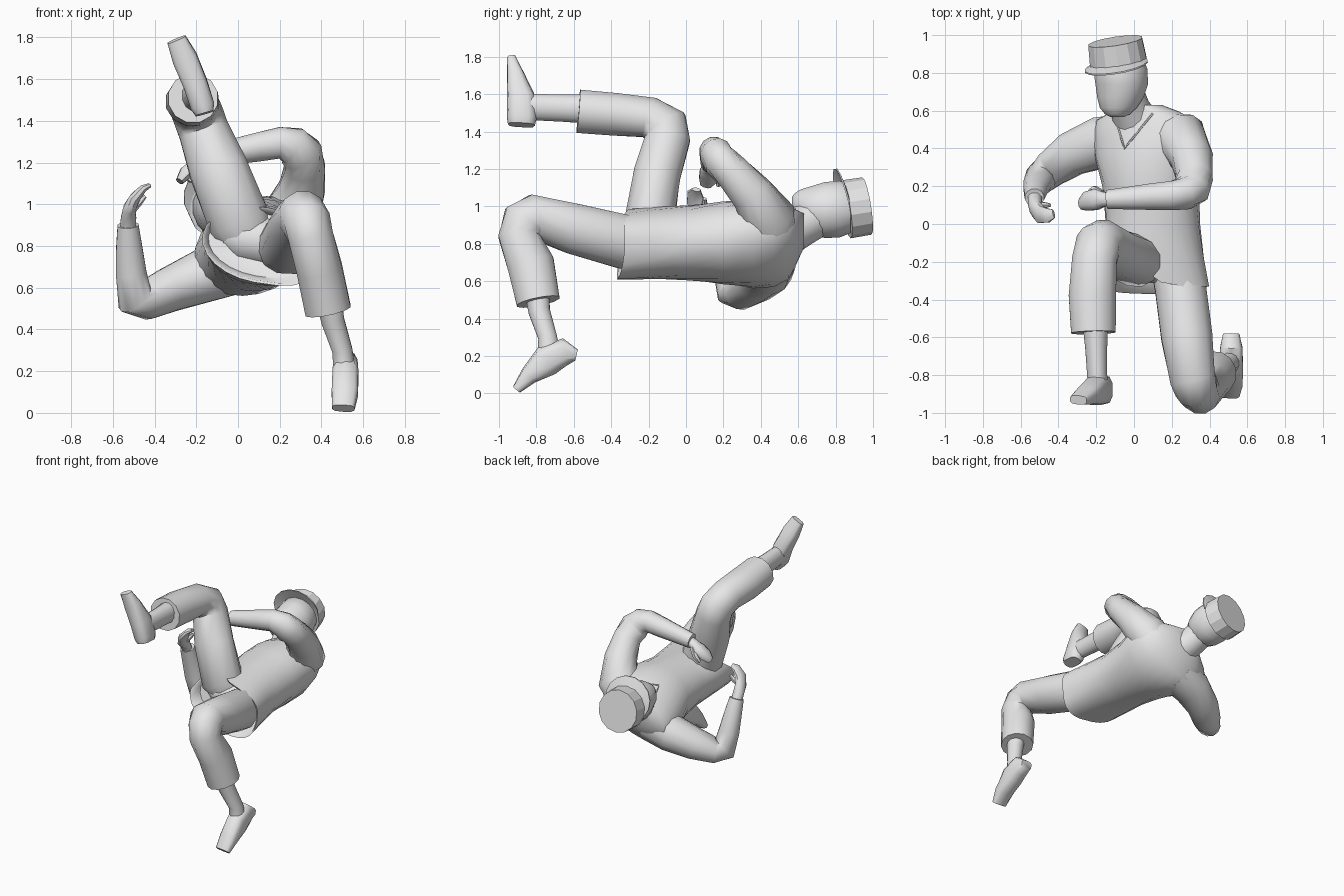
import bpy, bmesh, math
from mathutils import Vector
from mathutils.bvhtree import BVHTree

grey = bpy.data.materials.new("plain_grey")
grey.diffuse_color = (0.8, 0.8, 0.8, 1)


def finish(name, bm, angle=55):
    bmesh.ops.recalc_face_normals(bm, faces=bm.faces)
    me = bpy.data.meshes.new(name)
    bm.to_mesh(me)
    bm.free()
    me.materials.append(grey)
    me.shade_smooth()
    me.set_sharp_from_angle(angle=math.radians(angle))
    ob = bpy.data.objects.new(name, me)
    bpy.context.collection.objects.link(ob)
    return ob


def skin(bm, rings):
    """Bridge equal rings of points and cap both ends."""
    vs = [[bm.verts.new(p) for p in r] for r in rings]
    n = len(vs[0])
    for a, b in zip(vs, vs[1:]):
        for i in range(n):
            bm.faces.new((a[i], a[(i + 1) % n], b[(i + 1) % n], b[i]))
    bm.faces.new(vs[0][::-1])
    bm.faces.new(vs[-1])


def tube(name, path, hint=(1, 0, 0), n=12, power=1.0, angle=55, straight=None):
    """Limb along a path of (x, y, z, radius along hint, other radius)."""
    pts = [Vector(p[:3]) for p in path]
    rings = []
    for i, p in enumerate(path):
        t = Vector()
        if i > 0:
            t += (pts[i] - pts[i - 1]).normalized()
        if i < len(pts) - 1:
            t += (pts[i + 1] - pts[i]).normalized()
        if straight:
            t = Vector(straight)
        t.normalize()
        u = Vector(hint)
        u = (u - t * u.dot(t)).normalized()
        v = t.cross(u)
        ring = []
        for k in range(n):
            a = 2 * math.pi * (k + 0.5) / n
            c, s = math.cos(a), math.sin(a)
            c = math.copysign(abs(c) ** power, c)
            s = math.copysign(abs(s) ** power, s)
            ring.append(pts[i] + u * c * p[3] + v * s * p[4])
        rings.append(ring)
    bm = bmesh.new()
    skin(bm, rings)
    return finish(name, bm, angle)


# Jacket body: twisted ellipses (y, centre x, centre z, half width, depth,
# tilt, how far the hem rides up over the raised thigh)
sections = [(-.25, .11, .805, .255, .15, -10, .8), (-.325, .11, .805, .275, .17, -10, 1),
            (-.33, .11, .805, .285, .182, -10, 1), (-.17, .105, .805, .265, .192, -6, .5),
            (0, .10, .805, .25, .20, 0, 0), (.2, .09, .805, .26, .22, 12, 0),
            (.36, .08, .80, .30, .225, 24, 0), (.47, .07, .795, .31, .20, 28, 0),
            (.55, .06, .805, .28, .165, 28, 0), (.595, .06, .84, .19, .125, 26, 0),
            (.63, .04, .87, .11, .09, 20, 0)]
rings = []
for y, cx, cz, w, d, tilt, ride in sections:
    t = math.radians(tilt)
    ring = []
    for k in range(24):
        a = 2 * math.pi * k / 24
        c, s = math.cos(a), math.sin(a)
        dy = .22 * max(0, s) * max(0, .1 - c) - .04 * max(0, -s)
        if c > 0:  # fuller on the side of the lowered leg
            p = 1 - .35 * ride
            c, s = c ** p, math.copysign(abs(s) ** p, s)
        c, s = c * w, s * d
        ring.append((cx + c * math.cos(t) - s * math.sin(t), y + dy * ride,
                     cz + c * math.sin(t) + s * math.cos(t)))
    rings.append(ring)
bm = bmesh.new()
skin(bm, rings)
tree = BVHTree.FromBMesh(bm)
finish("jacket_body", bm, 60)

# V-shaped collar edge laid on the chest
corners = [Vector((-.10, .56, 3)), Vector((-.05, .40, 3)), Vector((.10, .585, 3))]
collar = []
for a, b in zip(corners, corners[1:]):
    for i in range(6):
        hit = tree.ray_cast(a.lerp(b, i / 5), Vector((0, 0, -1)))[0]
        if hit and not (collar and i == 0):
            collar.append((*hit, .006, .006))
tube("collar", collar, hint=(0, 0, 1), n=6)

# Head and neck
tube("neck", [(.02, .52, .84, .13, .12), (-.02, .61, .89, .105, .11),
              (-.05, .70, .94, .10, .105)], n=14)
tube("head", [(-.09, .566, 1.02, .035, .03), (-.088, .58, 1.01, .066, .06),
              (-.083, .615, .995, .10, .098), (-.072, .67, .98, .125, .13),
              (-.065, .74, .98, .142, .152), (-.072, .82, .985, .146, .155),
              (-.08, .88, .985, .13, .13)], n=16, straight=(0, 1, 0))

# Cap band and crown, sharp between band and top
axis = Vector((-.15, .976, .155)).normalized()
base = Vector((-.084, .862, .985))
lo, hi = base - axis * .006, base + axis * .108
tube("cap", [(*lo, .155, .157), (*hi, .147, .155)], n=14, angle=20)

# Crescent cap peak
face = Vector((-.22, 0, 1))
face = (face - axis * face.dot(axis)).normalized()
side = axis.cross(face)
bm = bmesh.new()
rows = []
for i in range(11):
    a = math.pi * i / 10
    d = side * math.cos(a) + face * math.sin(a)
    inner = base + d * .148
    outer = base + d * (.157 + .07 * math.sin(a)) - axis * (.004 + .02 * math.sin(a))
    rows.append([bm.verts.new(p) for p in
                 (inner, outer, outer - axis * .008, inner - axis * .008)])
for a, b in zip(rows, rows[1:]):
    for j in range(4):
        bm.faces.new((a[j], a[(j + 1) % 4], b[(j + 1) % 4], b[j]))
bm.faces.new(rows[0])
bm.faces.new(rows[-1][::-1])
finish("cap_peak", bm, 40)

# Lowered arm
tube("lowered_sleeve", [(-.03, .44, .71, .15, .15), (-.18, .43, .65, .14, .13),
                        (-.33, .37, .59, .12, .11), (-.44, .29, .54, .10, .095),
                        (-.495, .24, .55, .085, .092), (-.512, .21, .67, .068, .076),
                        (-.522, .175, .80, .06, .064), (-.527, .14, .90, .05, .052)],
     hint=(0, 1, 0))
tube("lowered_hand", [(-.525, .145, .87, .04, .04), (-.525, .115, .93, .035, .04),
                      (-.52, .08, .98, .05, .033), (-.495, .05, 1.03, .05, .028),
                      (-.455, .045, 1.075, .04, .02), (-.425, .055, 1.09, .025, .012)],
     hint=(0, 1, 0), n=8)
tube("lowered_thumb", [(-.51, .075, .97, .02, .02), (-.475, .10, 1.01, .018, .018),
                       (-.445, .10, 1.04, .01, .01)], hint=(0, 1, 0), n=6)

# Folded arm
tube("folded_sleeve", [(.16, .45, .84, .14, .15), (.255, .445, .94, .145, .145),
                       (.305, .35, 1.07, .115, .115), (.32, .25, 1.18, .10, .10),
                       (.305, .185, 1.24, .095, .105), (.265, .16, 1.28, .088, .095),
                       (.20, .15, 1.295, .08, .078), (.10, .145, 1.275, .073, .072),
                       (-.14, .13, 1.23, .052, .055)], hint=(0, 1, 0))
tube("folded_hand", [(-.11, .13, 1.23, .038, .038), (-.16, .13, 1.21, .042, .036),
                     (-.20, .13, 1.185, .06, .038), (-.25, .12, 1.15, .055, .035),
                     (-.28, .105, 1.11, .032, .02)], hint=(0, 1, 0), n=8)
tube("folded_thumb", [(-.17, .16, 1.20, .022, .022), (-.21, .185, 1.15, .02, .02),
                      (-.235, .17, 1.11, .012, .012)], hint=(0, 1, 0), n=6)

# Trouser seat between the thighs
tube("trouser_seat", [(-.06, -.19, .86, .08, .08), (.02, -.19, .84, .12, .12),
                      (.15, -.20, .815, .12, .12), (.25, -.20, .80, .10, .10)],
     hint=(0, 1, 0))

# Raised leg
tube("raised_trouser", [(.08, -.14, .76, .10, .09), (.005, -.195, .92, .155, .14),
                        (-.095, -.155, 1.17, .145, .13), (-.165, -.10, 1.355, .125, .125),
                        (-.19, -.11, 1.425, .122, .128), (-.21, -.195, 1.475, .122, .113),
                        (-.22, -.38, 1.492, .13, .118), (-.215, -.575, 1.508, .122, .12)])
tube("raised_ankle", [(-.205, -.52, 1.52, .07, .08), (-.20, -.66, 1.525, .06, .075),
                      (-.195, -.80, 1.53, .055, .073), (-.19, -.88, 1.53, .055, .07)])
tube("raised_foot", [(-.16, -.88, 1.435, .045, .072), (-.17, -.878, 1.47, .06, .079),
                     (-.205, -.882, 1.58, .06, .077), (-.255, -.91, 1.70, .062, .047),
                     (-.295, -.932, 1.79, .048, .025)], n=10, power=.65)

# Lowered leg, knee forward
tube("kneeling_trouser", [(.19, -.15, .79, .12, .12), (.245, -.33, .81, .14, .15),
                          (.28, -.60, .88, .14, .14), (.31, -.815, .94, .125, .127),
                          (.33, -.865, .91, .118, .13), (.35, -.892, .84, .112, .115),
                          (.39, -.83, .69, .113, .13), (.432, -.79, .49, .114, .12)])
tube("kneeling_ankle", [(.43, -.80, .57, .065, .07), (.455, -.785, .44, .057, .06),
                        (.50, -.74, .30, .05, .052), (.51, -.73, .20, .055, .065)])
tube("kneeling_foot", [(.515, -.585, .205, .045, .03), (.515, -.65, .22, .06, .075),
                       (.515, -.745, .175, .064, .085), (.512, -.84, .095, .065, .05),
                       (.505, -.905, .022, .055, .025)], n=10, power=.65)
